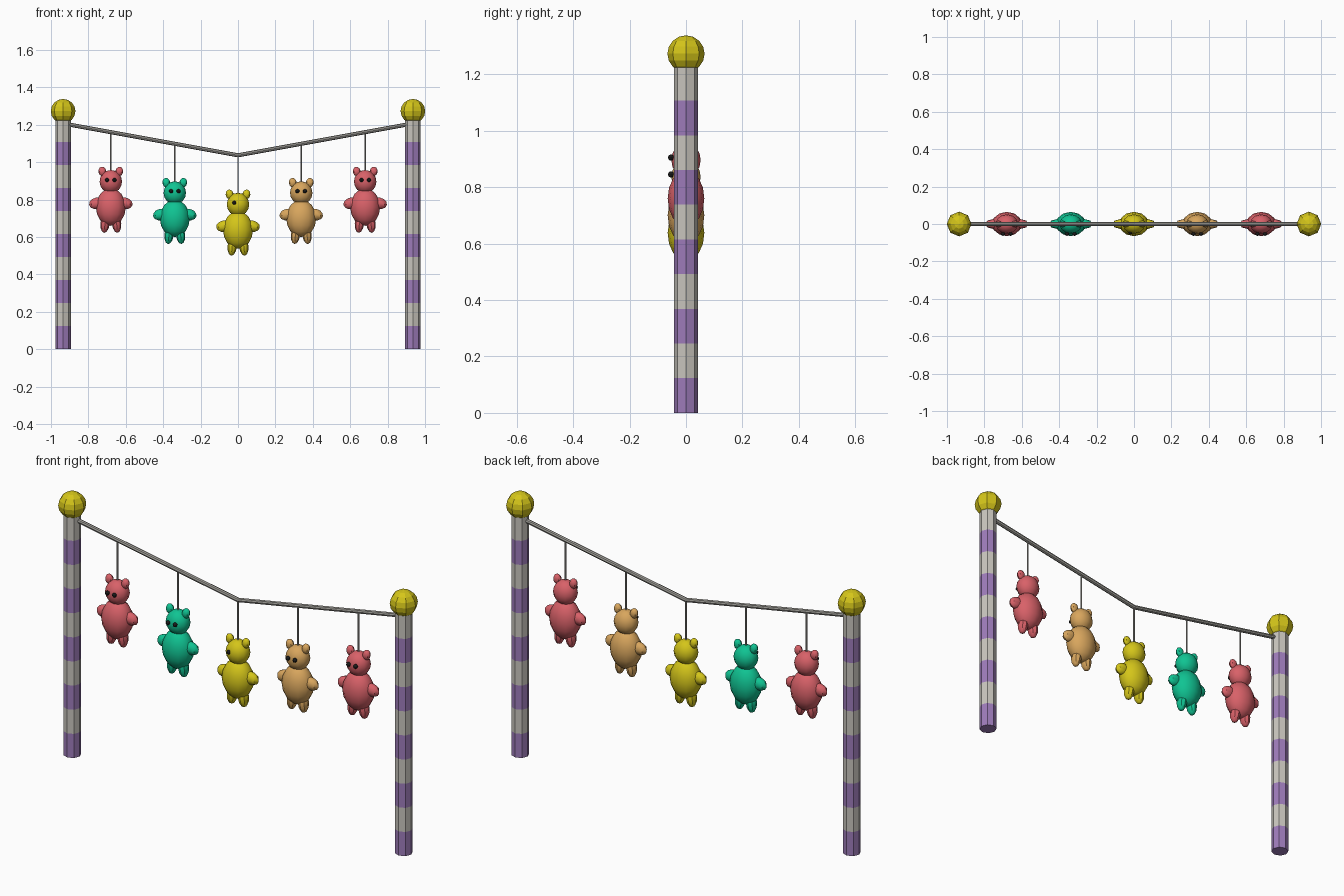
import bpy, bmesh, math
from mathutils import Vector

if "Cube" in bpy.data.objects:
    bpy.data.objects.remove(bpy.data.objects["Cube"], do_unlink=True)


def material(name, rgb):
    m = bpy.data.materials.new(name)
    m.use_nodes = True
    m.diffuse_color = (*rgb, 1)
    for n in m.node_tree.nodes:
        if n.type == 'BSDF_PRINCIPLED':
            n.inputs["Base Color"].default_value = (*rgb, 1)
    return m


YELLOW = material("yellow", (0.66, 0.56, 0.01))
RED = material("coral red", (0.69, 0.12, 0.14))
GREEN = material("sea green", (0.005, 0.55, 0.29))
TAN = material("tan", (0.69, 0.38, 0.11))
PURPLE = material("purple", (0.34, 0.2, 0.49))
CREAM = material("cream", (0.58, 0.56, 0.51))
GREY = material("wire grey", (0.36, 0.35, 0.32))
BLACK = material("black", (0.01, 0.01, 0.01))


def ellipsoid(name, loc, size, mat, segments=12, rings=8, tilt=0, smooth=True):
    bpy.ops.mesh.primitive_uv_sphere_add(segments=segments, ring_count=rings,
                                         radius=1, location=loc,
                                         rotation=(0, tilt, 0))
    ob = bpy.context.object
    ob.name = name
    ob.scale = size
    bpy.ops.object.transform_apply(location=False, rotation=False, scale=True)
    ob.data.materials.append(mat)
    if smooth:
        bpy.ops.object.shade_smooth_by_angle(angle=math.radians(40))
    return ob


def rod(name, a, b, radius, mat, sides):
    a, b = Vector(a), Vector(b)
    bpy.ops.mesh.primitive_cylinder_add(vertices=sides, radius=radius,
                                        depth=(b - a).length, location=(a + b) / 2)
    ob = bpy.context.object
    ob.name = name
    ob.rotation_euler = (b - a).to_track_quat('Z', 'Y').to_euler()
    ob.data.materials.append(mat)
    return ob


POST_X, POST_H, BANDS = 0.935, 1.23, 10
WIRE_END, WIRE_MID = 1.207, 1.037


def striped_post(name, x):
    bpy.ops.mesh.primitive_cylinder_add(vertices=8, radius=0.042, depth=POST_H,
                                        location=(x, 0, POST_H / 2))
    ob = bpy.context.object
    ob.name = name
    ob.data.materials.append(PURPLE)
    ob.data.materials.append(CREAM)
    # Cut the stripes and colour alternate bands by height
    band = POST_H / BANDS
    bm = bmesh.new()
    bm.from_mesh(ob.data)
    for i in range(1, BANDS):
        bmesh.ops.bisect_plane(bm, geom=bm.verts[:] + bm.edges[:] + bm.faces[:],
                               plane_co=(0, 0, i * band - POST_H / 2),
                               plane_no=(0, 0, 1))
    for f in bm.faces:
        h = f.calc_center_median().z + POST_H / 2
        f.material_index = min(BANDS - 1, int(h / band)) % 2
    bm.to_mesh(ob.data)
    bm.free()


def bear(label, x, drop, mat, eyes=(-1, 1), eye_y=-0.053):
    z = 0.76 - drop
    wire_z = WIRE_MID + (WIRE_END - WIRE_MID) * abs(x) / POST_X
    rod(label + "_string", (x, 0, z + 0.18), (x, 0, wire_z), 0.004, GREY, 6)
    ellipsoid(label + "_body", (x, 0, z), (0.08, 0.065, 0.1), mat)
    ellipsoid(label + "_head", (x, 0, z + 0.136), (0.06, 0.052, 0.062), mat)
    for s, side in ((-1, "right"), (1, "left")):
        ellipsoid(f"{label}_{side}_ear", (x + s * 0.045, 0, z + 0.19),
                  (0.021, 0.018, 0.026), mat, 8, 6, s * 0.2)
        ellipsoid(f"{label}_{side}_arm", (x + s * 0.074, 0, z + 0.02),
                  (0.043, 0.026, 0.031), mat, 8, 6, s * 0.2)
        ellipsoid(f"{label}_{side}_leg", (x + s * 0.031, 0, z - 0.088),
                  (0.025, 0.028, 0.05), mat, 8, 6, -s * 0.1)
        if s in eyes:
            ellipsoid(f"{label}_{side}_eye", (x + s * 0.02, eye_y, z + 0.145),
                      (0.011, 0.011, 0.011), BLACK, 8, 6)


# Posts, ball finials and sagging wire
for s, side in ((-1, "right"), (1, "left")):
    striped_post(side + "_post", s * POST_X)
    ellipsoid(side + "_finial", (s * POST_X, 0, 1.273), (0.066, 0.066, 0.065),
              YELLOW, 8, 8, smooth=False)
    rod(side + "_wire", (s * POST_X, 0, WIRE_END), (0, 0, WIRE_MID), 0.011, GREY, 8)

# Hanging bears
bear("right_outer_bear", -0.68, 0, RED)
bear("right_inner_bear", -0.338, 0.06, GREEN)
bear("middle_bear", 0, 0.122, YELLOW, eyes=(-1,), eye_y=-0.045)
bear("left_inner_bear", 0.338, 0.06, TAN)
bear("left_outer_bear", 0.68, 0, RED)
